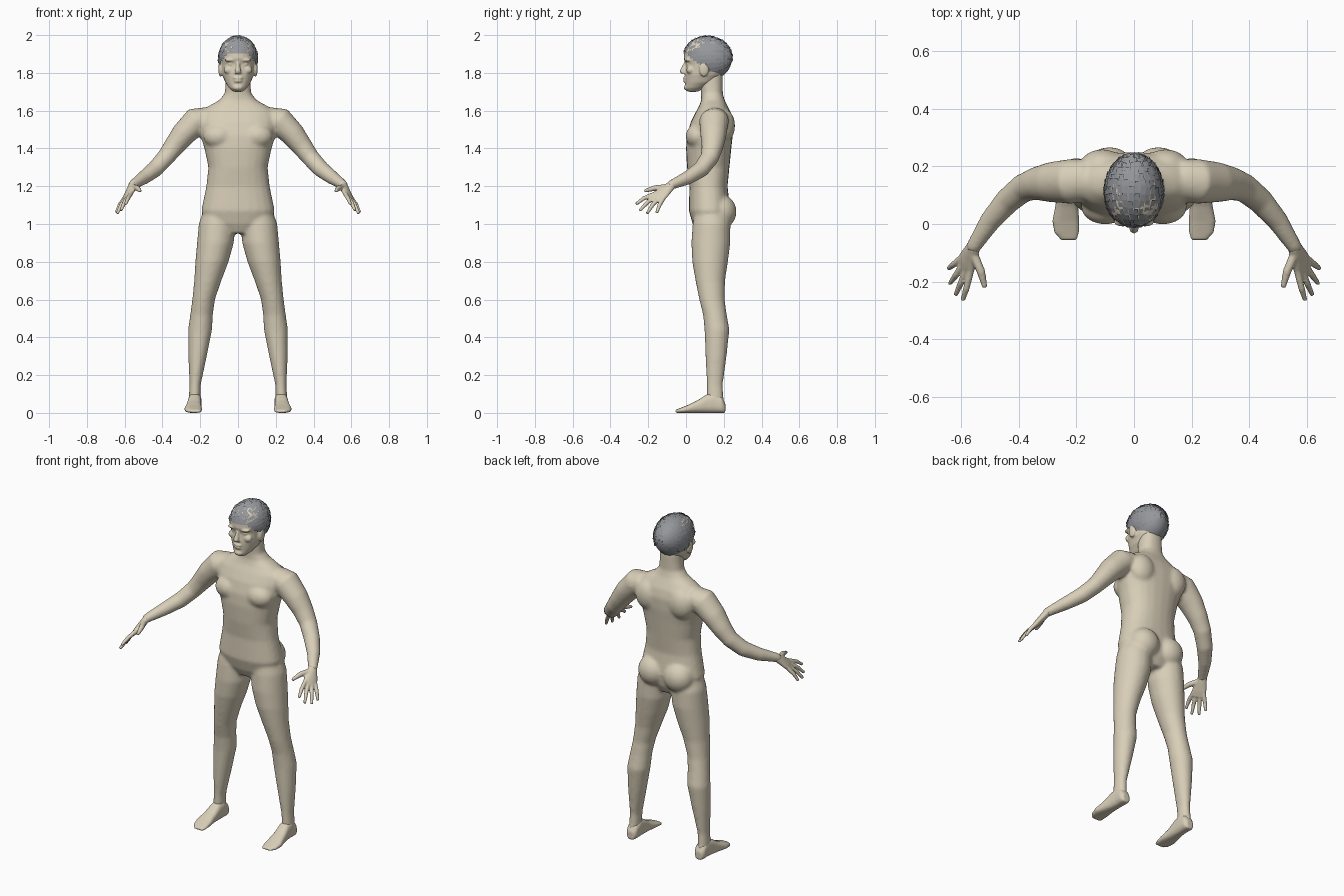
import bpy, bmesh, math, random
from mathutils import Vector, Matrix

random.seed(4)
if "Cube" in bpy.data.objects:
    bpy.data.objects.remove(bpy.data.objects["Cube"], do_unlink=True)

X, Y, Z = Vector((1, 0, 0)), Vector((0, 1, 0)), Vector((0, 0, 1))


def material(name, color):
    mat = bpy.data.materials.new(name)
    mat.use_nodes = True
    mat.diffuse_color = (*color, 1)
    mat.node_tree.nodes["Principled BSDF"].inputs["Base Color"].default_value = (*color, 1)
    return mat


skin = material("skin", (.69, .62, .48))
hair_grey = material("hair grey", (.30, .31, .33))


def finish(name, bm, mat, smooth=True):
    bmesh.ops.recalc_face_normals(bm, faces=bm.faces)
    mesh = bpy.data.meshes.new(name)
    bm.to_mesh(mesh)
    bm.free()
    mesh.materials.append(mat)
    for face in mesh.polygons:
        face.use_smooth = smooth
    obj = bpy.data.objects.new(name, mesh)
    bpy.context.collection.objects.link(obj)
    return obj


def fuse(obj, voxel, steps):
    """Merge overlapping volumes into one soft skin."""
    remesh = obj.modifiers.new("merge", "REMESH")
    remesh.mode = "VOXEL"
    remesh.voxel_size = voxel
    remesh.use_smooth_shade = True
    soften = obj.modifiers.new("soften", "SMOOTH")
    soften.factor = .5
    soften.iterations = steps


def tube(bm, sections, u=None, v=None, side=1, power=2, count=24):
    """Loft through sections (x, y, z, half width, half depth)."""
    centres = [Vector((s[0] * side, s[1], s[2])) for s in sections]
    rings = []
    for i, (c, s) in enumerate(zip(centres, sections)):
        if u is None:
            tangent = centres[min(i + 1, len(centres) - 1)] - centres[max(i - 1, 0)]
            a = tangent.cross(Z).normalized()
            b = a.cross(tangent).normalized()
        else:
            a, b = u.copy(), v.copy()
            a.x *= side
            b.x *= side
        ring = []
        for k in range(count):
            t = math.tau * k / count
            p, q = math.cos(t), math.sin(t)
            p = math.copysign(abs(p) ** (2 / power), p)
            q = math.copysign(abs(q) ** (2 / power), q)
            ring.append(bm.verts.new(c + a * p * s[3] + b * q * s[4]))
        rings.append(ring)
    for low, high in zip(rings, rings[1:]):
        for k in range(count):
            n = (k + 1) % count
            bm.faces.new((low[k], low[n], high[n], high[k]))
    bm.faces.new(rings[0][::-1])
    bm.faces.new(rings[-1])


def stack(bm, rows, side=1, power=2):
    """Loft upward through rows (z, x min, x max, y front, y back)."""
    tube(bm, [((l + r) / 2, (f + b) / 2, z, (r - l) / 2, (b - f) / 2)
              for z, l, r, f, b in rows], X, Y, side, power)


def blob(bm, centre, radii, side=1):
    place = Matrix.Translation((centre[0] * side, centre[1], centre[2]))
    bmesh.ops.create_uvsphere(bm, u_segments=20, v_segments=12, radius=1,
                              matrix=place @ Matrix.Diagonal((*radii, 1)))


# Torso and neck
body = bmesh.new()
stack(body, [(z, -w, w, f, b) for z, w, f, b in (
    (.95, .08, .06, .2), (1, .17, .035, .225), (1.07, .195, .015, .235),
    (1.2, .168, .018, .22), (1.3, .157, .005, .23), (1.4, .178, 0, .24),
    (1.47, .2, .005, .248), (1.54, .21, .025, .25), (1.59, .2, .05, .238),
    (1.625, .155, .07, .22), (1.655, .1, .08, .205), (1.69, .071, .08, .195),
    (1.74, .066, .075, .195), (1.8, .064, .08, .195))], power=2.3)

for side in (1, -1):
    # Legs
    stack(body, [
        (1.08, .04, .18, .05, .21), (1, .015, .208, .035, .235), (.9, .022, .217, .028, .235),
        (.8, .05, .226, .033, .222), (.7, .088, .232, .05, .207), (.6, .122, .242, .07, .205),
        (.52, .133, .253, .09, .216), (.44, .137, .264, .098, .23), (.3, .165, .263, .103, .215),
        (.15, .197, .257, .11, .195), (.06, .199, .262, .11, .2)], side)
    # Arms
    tube(body, [
        (.16, .155, 1.56, .07, .06), (.22, .148, 1.545, .078, .075), (.29, .145, 1.475, .07, .065),
        (.34, .14, 1.41, .058, .055), (.385, .125, 1.35, .05, .047), (.44, .08, 1.29, .045, .044),
        (.5, .01, 1.245, .037, .037), (.555, -.075, 1.208, .027, .026),
        (.562, -.092, 1.2, .026, .023)], side=side)
    # Chest, shoulder blades and buttocks
    blob(body, (.1, .06, 1.465), (.085, .062, .065), side)
    blob(body, (.11, .2, 1.52), (.08, .06, .09), side)
    blob(body, (.085, .185, 1.065), (.09, .083, .09), side)
fuse(finish("body", body, skin), .009, 8)

# Head
head = bmesh.new()
stack(head, [(z, -w, w, f, b) for z, w, f, b in (
    (1.7, .025, .01, .06), (1.72, .047, -.004, .1), (1.75, .068, -.004, .16),
    (1.79, .083, -.006, .195), (1.845, .09, 0, .215), (1.875, .092, -.012, .222),
    (1.92, .092, -.008, .222), (1.955, .078, .015, .2), (1.98, .05, .05, .17))], power=2.2)
# Nose and lips
tube(head, [(0, .005, 1.862, .009, .012), (0, -.008, 1.835, .01, .014),
            (0, -.016, 1.81, .016, .018), (0, -.012, 1.797, .017, .016)], X, Y)
blob(head, (0, -.003, 1.773), (.027, .014, .007))
blob(head, (0, -.003, 1.757), (.024, .013, .007))
blob(head, (0, .006, 1.722), (.028, .018, .016))
for side in (1, -1):
    # Brows, cheeks, eyes and ears
    blob(head, (.038, .008, 1.868), (.034, .018, .009), side)
    blob(head, (.048, .022, 1.815), (.028, .02, .022), side)
    blob(head, (.037, .016, 1.845), (.016, .014, .009), side)
    blob(head, (.093, .095, 1.82), (.011, .026, .04), side)
fuse(finish("head", head, skin), .0055, 3)

# Hands
hands = bmesh.new()
index_root, little_root = Vector((.57, -.183, 1.15)), Vector((.607, -.125, 1.127))
across = (index_root - little_root).normalized()
wrist, knuckles = Vector((.555, -.075, 1.208)), (index_root + little_root) / 2
flat = across.cross(knuckles - wrist).normalized()
tips = [(.595, -.265, 1.105), (.62, -.246, 1.07), (.64, -.207, 1.055), (.645, -.155, 1.06)]
for side in (1, -1):
    palm = [(*wrist.lerp(knuckles, t), w, d) for t, w, d in (
        (0, .025, .021), (.35, .033, .02), (.75, .043, .017), (1.08, .04, .012))]
    tube(hands, palm, across, flat, side)
    for i, tip in enumerate(tips):
        root = index_root.lerp(little_root, i / 3)
        middle = root.lerp(Vector(tip), .5) + Z * .008
        base = root.lerp(wrist, .2)
        tube(hands, [(*base, .012, .012), (*middle, .0115, .0115), (*tip, .008, .008)],
             side=side, count=12)
    tube(hands, [(.555, -.11, 1.195, .016, .016), (.532, -.165, 1.19, .015, .015),
                 (.518, -.22, 1.175, .009, .009)], side=side, count=12)
fuse(finish("hands", hands, skin), .005, 2)

# Feet
feet = bmesh.new()
for side in (1, -1):
    rows = ((.208, .228, .022, .05), (.19, .228, .034, .085), (.15, .228, .035, .11),
            (.11, .23, .036, .098), (.06, .234, .04, .066), (.01, .237, .047, .042),
            (-.03, .234, .043, .026), (-.055, .226, .028, .016))
    tube(feet, [(x, y, h / 2, w, h / 2) for y, x, w, h in rows], X, Z, side, power=2.6)
fuse(finish("feet", feet, skin), .0055, 2)

# Hair: a cap trimmed along the hairline, covered by short overlapping locks
centre = Vector((0, .113, 1.876))
size = Vector((.102, .13, .117))


def below_hairline(p):
    return p.z < 1.9 - .85 * max(p.y, 0) or p.z < 1.765


cap = bmesh.new()
bmesh.ops.create_uvsphere(cap, u_segments=40, v_segments=28, radius=1,
                          matrix=Matrix.Translation(centre) @ Matrix.Diagonal((*size, 1)))
bmesh.ops.delete(cap, geom=[f for f in cap.faces if below_hairline(f.calc_center_median())],
                 context="FACES")
finish("hair_cap", cap, hair_grey)


def scalp(turn, sweep, lift):
    d = Vector((math.sin(turn) * math.cos(sweep), math.sin(sweep),
                math.cos(turn) * math.cos(sweep)))
    return centre + d * size * lift


locks = bmesh.new()
columns, lengths = 22, 15
for i in range(columns):
    for j in range(lengths):
        turn = math.radians(-125 + 250 * (i + random.uniform(.3, .7)) / columns)
        sweep = math.radians(-80 + 160 * (j + random.uniform(.3, .7)) / lengths)
        half, reach = .11, .12
        lift = random.uniform(1.015, 1.04)
        corners = [scalp(turn - half, sweep - reach, lift - .01),
                   scalp(turn + half, sweep - reach, lift - .01),
                   scalp(turn + half * .7, sweep + reach, lift + .025),
                   scalp(turn - half * .7, sweep + reach, lift + .025)]
        if not any(below_hairline(p) for p in corners):
            locks.faces.new([locks.verts.new(p) for p in corners])
finish("hair_locks", locks, hair_grey, smooth=False)
